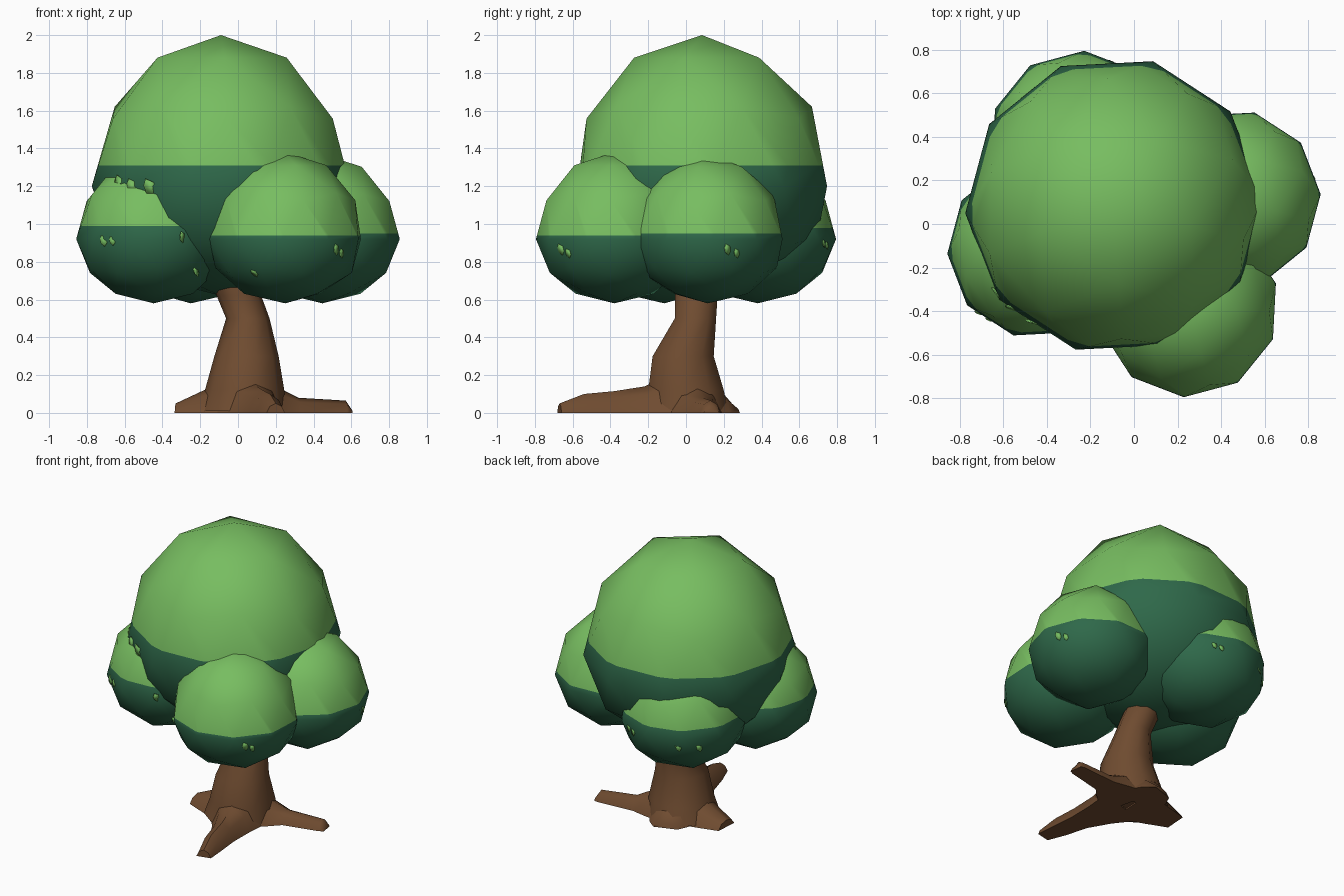
import bpy, bmesh, math
from mathutils import Vector, Matrix
from mathutils.bvhtree import BVHTree

if "Cube" in bpy.data.objects:
    bpy.data.objects.remove(bpy.data.objects["Cube"])


def material(name, rgb):
    m = bpy.data.materials.new(name)
    m.diffuse_color = (*rgb, 1)
    m.use_nodes = True
    m.node_tree.nodes["Principled BSDF"].inputs["Base Color"].default_value = m.diffuse_color
    return m


LIGHT = material("light_leaf_green", (0.185, 0.51, 0.118))
DARK = material("dark_leaf_green", (0.028, 0.14, 0.068))
BARK = material("bark_brown", (0.160, 0.072, 0.030))


def make_object(name, bm, mats):
    bmesh.ops.recalc_face_normals(bm, faces=bm.faces)
    for f in bm.faces:
        f.smooth = True
    me = bpy.data.meshes.new(name)
    bm.to_mesh(me)
    bm.free()
    for m in mats:
        me.materials.append(m)
    ob = bpy.data.objects.new(name, me)
    bpy.context.collection.objects.link(ob)
    return ob


def add_loft(bm, rings):
    """Skin a list of equal-length rings and cap both ends."""
    vs = [[bm.verts.new(p) for p in r] for r in rings]
    n = len(vs[0])
    for a, b in zip(vs, vs[1:]):
        for i in range(n):
            j = (i + 1) % n
            bm.faces.new((a[i], a[j], b[j], b[i]))
    bm.faces.new(vs[0])
    bm.faces.new(vs[-1])


# Leaf clumps: low-poly spheres, flatter below, light above a height line
def leaf_clump(name, centre, radius, up, down, turn, line):
    bm = bmesh.new()
    bmesh.ops.create_icosphere(bm, subdivisions=2, radius=1)
    rot = Matrix.Rotation(math.radians(turn), 3, 'Z')
    for v in bm.verts:
        p = rot @ v.co
        v.co = Vector(centre) + Vector(
            (p.x * radius, p.y * radius, p.z * (up if p.z > 0 else down)))
    tree = BVHTree.FromBMesh(bm)
    bmesh.ops.bisect_plane(bm, geom=bm.verts[:] + bm.edges[:] + bm.faces[:],
                           plane_co=(0, 0, line), plane_no=(0, 0, 1))
    for f in bm.faces:
        f.material_index = 0 if f.calc_center_median().z > line else 1
    make_object(name, bm, (LIGHT, DARK))
    return Vector(centre), tree


crown = leaf_clump("crown", (-0.09, 0.085, 1.2), 0.685, 0.8, 0.58, -15, 1.31)
front = leaf_clump("front_clump", (0.25, -0.38, 0.92), 0.415, 0.46, 0.34, -3, 0.94)
right = leaf_clump("right_clump", (0.447, 0.115, 0.92), 0.41, 0.45, 0.34, -15, 0.95)
left = leaf_clump("left_clump", (-0.447, -0.115, 0.92), 0.41, 0.45, 0.34, 165, 0.99)
back = leaf_clump("back_clump", (-0.25, 0.38, 0.92), 0.415, 0.46, 0.34, 177, 0.98)

# Small light leaf dabs laid on the dark undersides (clump, azimuth, z, size)
dabs = [(crown, -143, 1.21, 0.05), (crown, -135, 1.20, 0.04), (crown, -125, 1.19, 0.05),
        (front, -119, 0.74, 0.025), (front, -46, 0.865, 0.03), (front, -39, 0.845, 0.025),
        (right, 16, 0.865, 0.03), (right, 24, 0.845, 0.025),
        (left, -132, 0.91, 0.03), (left, -124, 0.91, 0.025),
        (left, -68, 0.93, 0.03), (left, -50, 0.75, 0.03),
        (back, 62, 0.90, 0.025), (back, 69, 0.89, 0.025),
        (back, 120, 0.86, 0.03), (back, 140, 0.85, 0.03)]
bm = bmesh.new()
for (centre, tree), az, z, size in dabs:
    d = Vector((math.cos(math.radians(az)), math.sin(math.radians(az)), 0))
    hit, normal, _, _ = tree.ray_cast(Vector((centre.x, centre.y, z)) + d * 2, -d)
    if hit is None:
        continue
    if normal.dot(d) < 0:
        normal = -normal
    side = Vector((0, 0, 1)).cross(normal).normalized()
    rise = normal.cross(side)
    pts = [(-0.5, 1), (0.4, 0.6), (0.6, -0.3), (0.2, -1), (-0.5, -0.5), (-0.75, 0.3)]
    loop = [hit + side * a * size + rise * b * size for a, b in pts]
    add_loft(bm, [[p - normal * 0.002 for p in loop], [p + normal * 0.004 for p in loop]])
make_object("leaf_dabs", bm, (LIGHT,))

# Trunk: bent, tapering column (z, centre x, centre y, radius)
bm = bmesh.new()
rings = []
for z, cx, cy, r in [(0.01, 0.02, 0.0, 0.235), (0.12, 0.035, 0.0, 0.21),
                     (0.3, 0.045, -0.015, 0.17), (0.5, 0.052, 0.05, 0.115),
                     (0.62, 0.005, 0.055, 0.118), (0.85, -0.09, 0.06, 0.115)]:
    rings.append([(cx + r * math.cos(i * math.tau / 10), cy + r * math.sin(i * math.tau / 10), z)
                  for i in range(10)])
add_loft(bm, rings)
trunk = make_object("trunk", bm, (BARK,))


# Roots: low humped tubes along the ground (x, y, half width, height)
def root(name, path):
    bm = bmesh.new()
    rings = []
    for i, (x, y, w, h) in enumerate(path):
        a, b = path[max(i - 1, 0)], path[min(i + 1, len(path) - 1)]
        t = Vector((b[0] - a[0], b[1] - a[1], 0)).normalized()
        s = Vector((-t.y, t.x, 0))
        rings.append([Vector((x, y, 0)) + s * w * u + Vector((0, 0, h * v))
                      for u, v in [(-1, 0), (-0.65, 0.7), (0, 1), (0.65, 0.7), (1, 0)]])
    add_loft(bm, rings)
    return make_object(name, bm, (BARK,))


roots = [
    root("front_root", [(0.05, -0.05, 0.2, 0.22), (0.10, -0.22, 0.13, 0.14),
                        (0.14, -0.38, 0.085, 0.115), (0.17, -0.54, 0.07, 0.10),
                        (0.20, -0.67, 0.05, 0.05)]),
    root("right_root", [(0.06, 0.02, 0.19, 0.22), (0.22, 0.06, 0.13, 0.13),
                        (0.32, 0.09, 0.075, 0.08), (0.57, 0.13, 0.055, 0.065),
                        (0.60, 0.135, 0.045, 0.02)]),
    root("left_root", [(0.02, 0.0, 0.19, 0.2), (-0.18, 0.01, 0.13, 0.12),
                       (-0.33, 0.02, 0.08, 0.05)]),
    root("back_root", [(0.03, 0.05, 0.19, 0.2), (0.0, 0.2, 0.13, 0.1),
                       (-0.02, 0.26, 0.08, 0.03)]),
]

# Keep hard edges on the bark only where it turns sharply
for ob in [trunk] + roots:
    bpy.ops.object.select_all(action='DESELECT')
    ob.select_set(True)
    bpy.context.view_layer.objects.active = ob
    bpy.ops.object.shade_smooth_by_angle(angle=math.radians(50))
